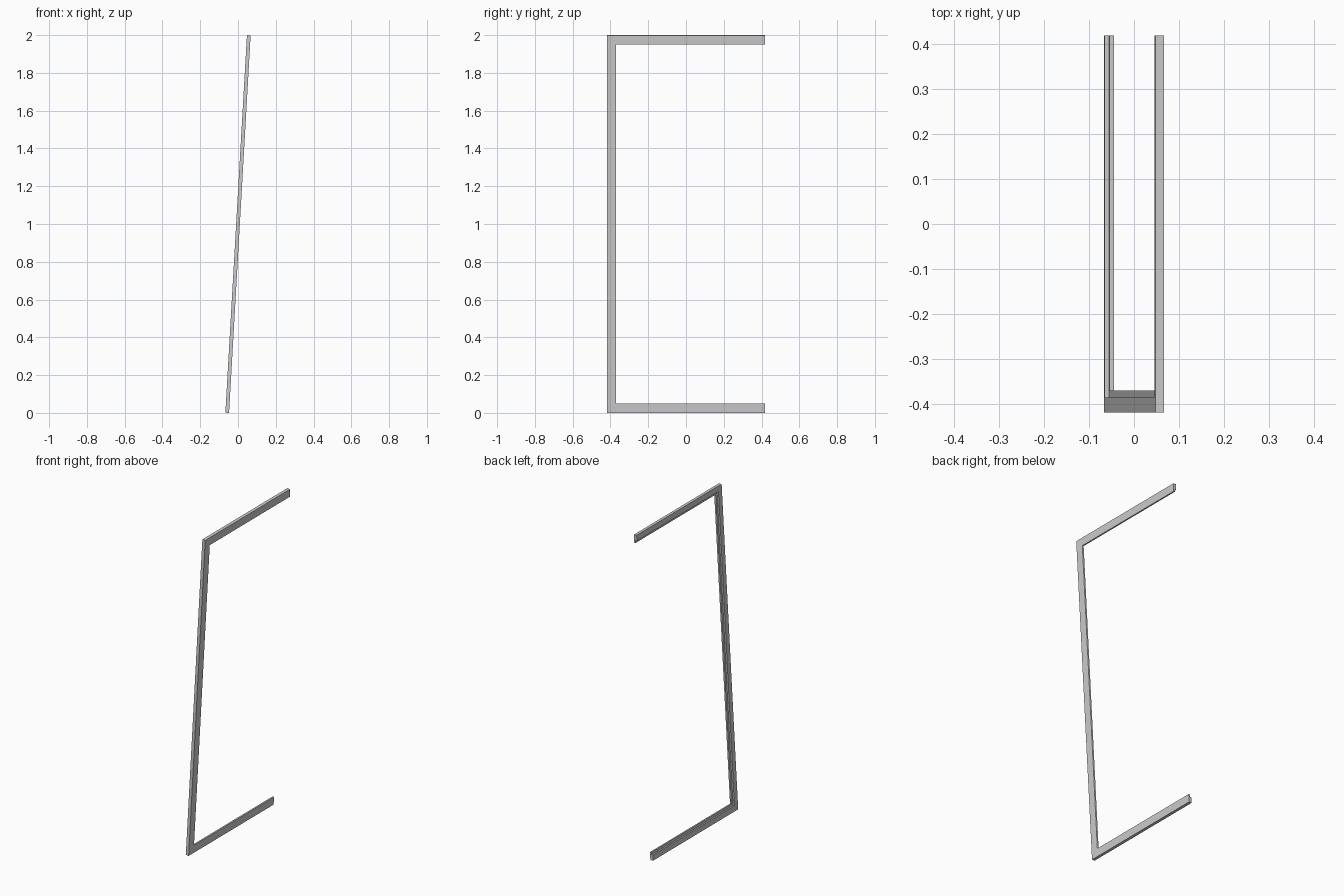
import bpy, bmesh
from mathutils import Matrix

if "Cube" in bpy.data.objects:
    bpy.data.objects.remove(bpy.data.objects["Cube"])

HALF_Y = 0.419     # half depth of the frame
HALF_Z = 1.0011    # half length along the leaning post
WIDTH = 0.049      # visible width of each bar
HALF_T = 0.0098    # half thickness of each bar
REBATE = 0.015     # step along the inner edge
LEAN = 0.0571      # sideways lean in radians

# bar cross-section: (distance inward from the outer edge, thickness offset)
profile = [(0, -HALF_T), (WIDTH - REBATE, -HALF_T), (WIDTH - REBATE, 0),
           (WIDTH, 0), (WIDTH, HALF_T), (0, HALF_T)]


def ring(bm, y, y_in, z, z_in):
    return [bm.verts.new((x, y + y_in * d, z + z_in * d)) for d, x in profile]


# three-sided frame with mitred corners, swept as one piece
bm = bmesh.new()
rings = [ring(bm, HALF_Y, 0, HALF_Z, -1),
         ring(bm, -HALF_Y, 1, HALF_Z, -1),
         ring(bm, -HALF_Y, 1, -HALF_Z, 1),
         ring(bm, HALF_Y, 0, -HALF_Z, 1)]
n = len(profile)
for a, b in zip(rings, rings[1:]):
    for i in range(n):
        j = (i + 1) % n
        bm.faces.new((a[i], a[j], b[j], b[i]))
bm.faces.new(rings[0])
bm.faces.new(rings[-1])
bmesh.ops.recalc_face_normals(bm, faces=bm.faces)

# lean sideways and stand on the ground
bm.transform(Matrix.Rotation(LEAN, 4, 'Y'))
low = min(v.co.z for v in bm.verts)
bm.transform(Matrix.Translation((0, 0, -low)))

mesh = bpy.data.meshes.new("open_frame")
bm.to_mesh(mesh)
bm.free()
frame = bpy.data.objects.new("open_frame", mesh)
bpy.context.collection.objects.link(frame)
